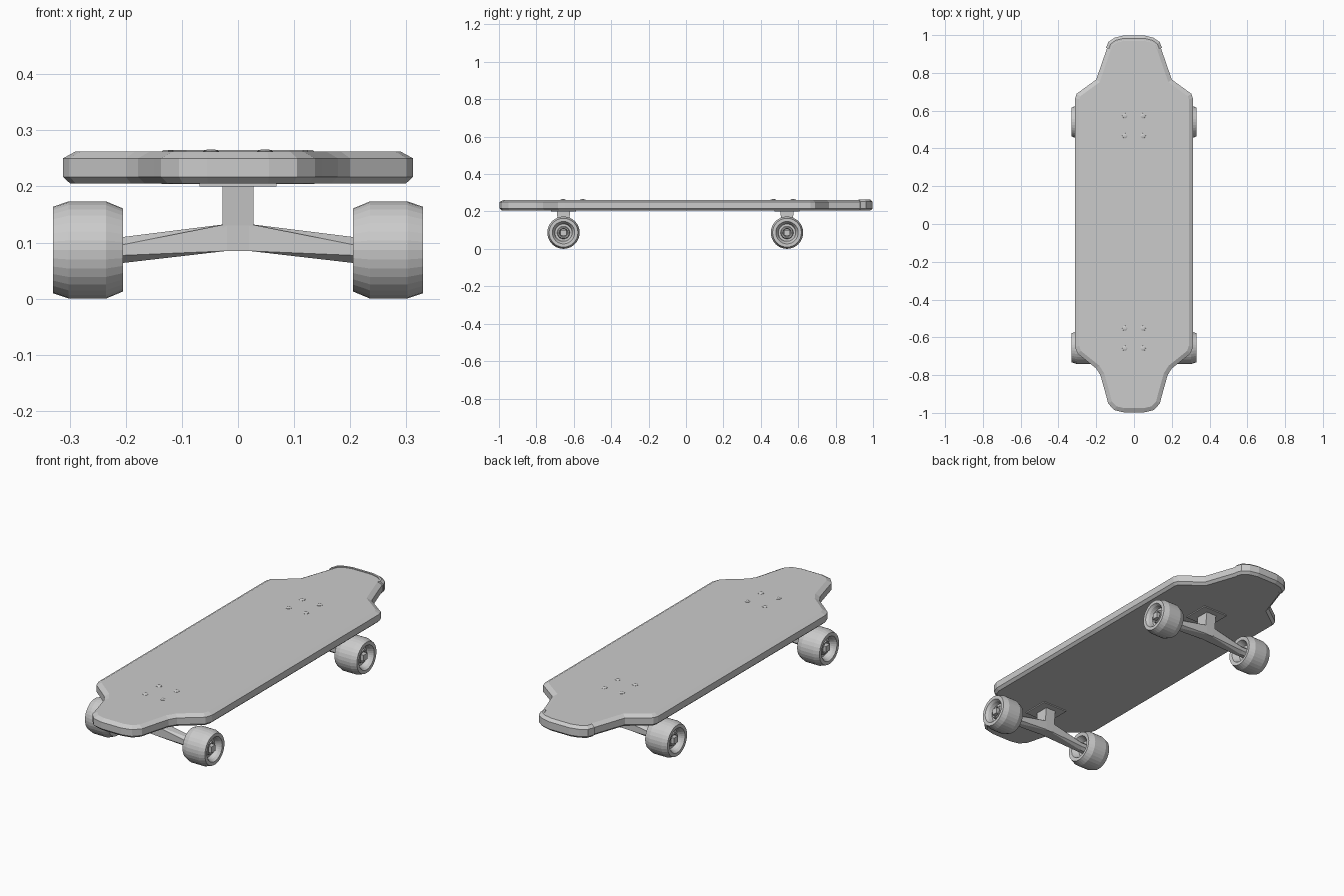
import bpy, bmesh, math
from mathutils import Vector

if "Cube" in bpy.data.objects:
    bpy.data.objects.remove(bpy.data.objects["Cube"])


def make(name, verts, faces, smooth=None):
    me = bpy.data.meshes.new(name)
    me.from_pydata([tuple(v) for v in verts], [], faces)
    bm = bmesh.new()
    bm.from_mesh(me)
    bmesh.ops.recalc_face_normals(bm, faces=bm.faces)
    bm.to_mesh(me)
    bm.free()
    ob = bpy.data.objects.new(name, me)
    bpy.context.collection.objects.link(ob)
    if smooth:
        bpy.context.view_layer.objects.active = ob
        ob.select_set(True)
        bpy.ops.object.shade_smooth_by_angle(angle=math.radians(smooth))
        ob.select_set(False)
    return ob


def loft(name, rings, caps=True, wrap=False, smooth=None):
    """Skin equal-length closed rings."""
    n, m = len(rings[0]), len(rings)
    verts = [v for r in rings for v in r]
    faces = []
    for i in range(m if wrap else m - 1):
        j = (i + 1) % m
        for k in range(n):
            l = (k + 1) % n
            faces.append((i*n + k, i*n + l, j*n + l, j*n + k))
    if caps:
        faces += [tuple(range(n)), tuple(range((m-1)*n, m*n))]
    return make(name, verts, faces, smooth)


def offset(pts, d):
    """Move a counter-clockwise outline inwards by d with mitred corners."""
    out = []
    for i, p in enumerate(pts):
        a, b, c = Vector(pts[i-1]), Vector(p), Vector(pts[(i+1) % len(pts)])
        e, f = (b - a).normalized(), (c - b).normalized()
        n1, n2 = Vector((-e.y, e.x)), Vector((-f.y, f.x))
        out.append(b + (n1 + n2) * d / (1 + n1.dot(n2)))
    return out


def box(name, size, loc):
    sx, sy, sz = (s / 2 for s in size)
    rect = [(-sx, -sy), (sx, -sy), (sx, sy), (-sx, sy)]
    return loft(name, [[(loc[0]+x, loc[1]+y, loc[2]+z) for x, y in rect] for z in (-sz, sz)])


# Deck: mirrored outline with chamfered top and bottom rims
right = [(0.055, -0.997), (0.105, -0.985), (0.137, -0.95), (0.15, -0.9),
         (0.178, -0.80), (0.2, -0.765), (0.3, -0.685), (0.312, -0.65),
         (0.312, 0.665), (0.303, 0.69), (0.2, 0.765), (0.143, 0.93),
         (0.132, 0.96), (0.1, 0.982), (0.055, 0.993)]
outline = right + [(-x, y) for x, y in reversed(right)]
rims = [(0.013, 0.205), (0, 0.217), (0, 0.25), (0.022, 0.262)]
loft("deck", [[(p.x, p.y, z) for p in offset(outline, d)] for d, z in rims])

# Lip around the rear end of the deck
n = len(right)
sect = [(0.02, 0.204), (0.008, 0.204), (-0.005, 0.216), (-0.005, 0.252),
        (0.01, 0.2645), (0.02, 0.2645)]
offs = [(offset(outline, d), z) for d, z in sect]
loft("rear_lip", [[(o[i].x, o[i].y, z) for o, z in offs] for i in range(n - 4, n + 4)])


def wheel(name, side, y, zc):
    # Tyre and recessed hub as one lathed profile
    prof = [(0.24, 0.012), (0.24, 0.04), (0.207, 0.056), (0.205, 0.074), (0.235, 0.0865),
            (0.302, 0.0865), (0.33, 0.077), (0.33, 0.06), (0.318, 0.052),
            (0.298, 0.046), (0.298, 0.034), (0.312, 0.03), (0.312, 0.024), (0.3, 0.02),
            (0.3, 0.004)]
    seg = 32
    rings = [[(side*x, y + r*math.cos(2*math.pi*k/seg), zc + r*math.sin(2*math.pi*k/seg))
              for k in range(seg)] for x, r in prof]
    loft(name, rings)
    box(name + "_axle_nut", (0.03, 0.03, 0.03), (side*0.308, y, zc))


def arm(name, side, y, zc):
    # Axle arm: octagon at the wheel blending into a rectangle at the post
    octo = [(math.cos(math.pi*(k + .5)/4), math.sin(math.pi*(k + .5)/4)) for k in range(8)]
    end = [(0.025*c, 0.025*s) for c, s in octo]
    inner = [(math.copysign(0.028 if abs(c) > abs(s) else 0.022, c),
              math.copysign(0.024, s)) for c, s in octo]
    rings = [[(side*x, y + a, z + b) for a, b in sec]
             for x, z, sec in ((0.02, 0.109, inner), (0.205, zc, end), (0.25, zc, end))]
    loft(name, rings)


# Trucks, bolts and wheels front and rear
for label, y, bolt_y, back in (("front", -0.655, -0.605, 1), ("rear", 0.54, 0.52, -1)):
    zc = 0.0867
    box(label + "_base_plate", (0.138, 0.136, 0.012), (0, y, 0.2055))
    # Post: wider at the top in side view
    post = [(-0.026, 0.085), (0.026, 0.085), (0.028, 0.13), (0.036, 0.2),
            (-0.036, 0.2), (-0.028, 0.13)]
    loft(label + "_post", [[(x, y + a, z) for a, z in post] for x in (-0.028, 0.028)])
    for side, s in (("left", -1), ("right", 1)):
        arm(f"{label}_{side}_arm", s, y, zc)
        wheel(f"{label}_{side}_wheel", s, y, zc)
        # Low domed bolt heads on top of the deck
        for i, dy in enumerate((-0.053, 0.053)):
            rings = [[(s*0.048 + r*math.cos(math.pi*k/4), bolt_y + dy + r*math.sin(math.pi*k/4), z)
                      for k in range(8)] for r, z in ((0.015, 0.26), (0.014, 0.263), (0.006, 0.266))]
            loft(f"{label}_{side}_bolt_{i+1}", rings)
